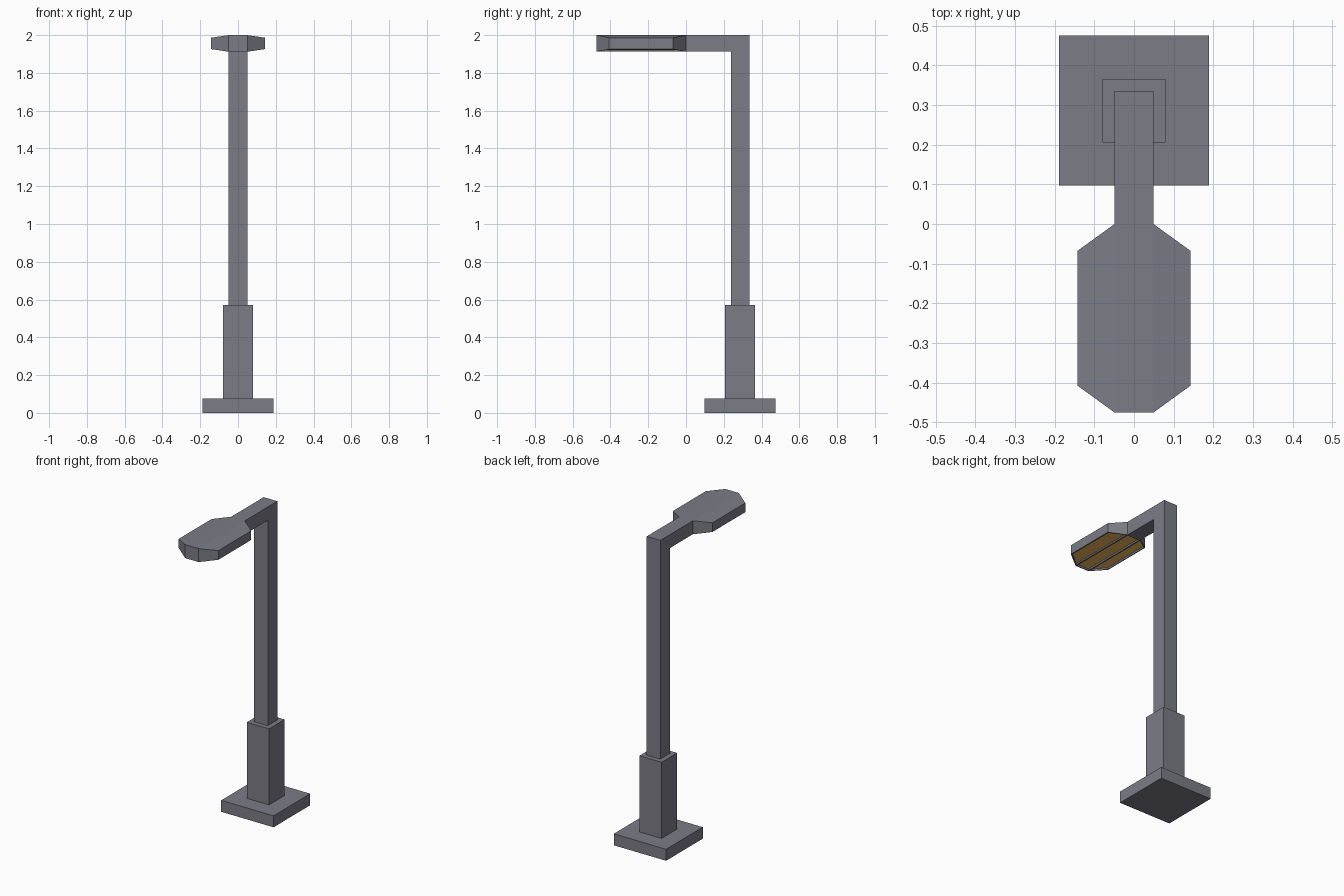
import bpy
import bmesh

if "Cube" in bpy.data.objects:
    bpy.data.objects.remove(bpy.data.objects["Cube"])


def finish(name, bm):
    bmesh.ops.recalc_face_normals(bm, faces=bm.faces)
    mesh = bpy.data.meshes.new(name)
    bm.to_mesh(mesh)
    bm.free()
    obj = bpy.data.objects.new(name, mesh)
    bpy.context.collection.objects.link(obj)
    return obj


def prism(name, profile, half_width):
    """Extrude a (y, z) outline along x, centred on x = 0."""
    bm = bmesh.new()
    face = bm.faces.new([bm.verts.new((-half_width, y, z)) for y, z in profile])
    ext = bmesh.ops.extrude_face_region(bm, geom=[face])["geom"]
    verts = [v for v in ext if isinstance(v, bmesh.types.BMVert)]
    bmesh.ops.translate(bm, verts=verts, vec=(2 * half_width, 0, 0))
    return finish(name, bm)


def block(name, half, yc, z0, z1):
    a, b = yc - half, yc + half
    return prism(name, [(a, z0), (b, z0), (b, z1), (a, z1)], half)


YC = 0.286

# Foot plate and lower sleeve
block("base_plate", 0.189, YC, 0, 0.075)
block("pole_sleeve", 0.08, YC, 0.075, 0.572)

# Bent pole: upright and horizontal arm in one piece
prism("pole_and_arm", [(0.335, 0.572), (0.335, 2), (0, 2), (0, 1.912),
                       (0.237, 1.912), (0.237, 0.572)], 0.049)

# Lamp head: three lengthwise strips, the outer ones tapering in y and z
# each station: x, back y, front y, bottom z, top z
half = [(0.049, 0.0, -0.475, 1.912, 2.0), (0.143, -0.068, -0.407, 1.926, 1.986)]
stations = [(-x, *rest) for x, *rest in reversed(half)] + half
bm = bmesh.new()
rings = [[bm.verts.new(p) for p in ((x, yb, zb), (x, yf, zb), (x, yf, zt), (x, yb, zt))]
         for x, yb, yf, zb, zt in stations]
lamp_faces = []
for i, (a, b) in enumerate(zip(rings, rings[1:])):
    for k in range(4):
        if i == 1 and k == 3:
            continue  # open where the arm joins
        n = (k + 1) % 4
        f = bm.faces.new((a[k], a[n], b[n], b[k]))
        if k == 0:
            lamp_faces.append(f)
bm.faces.new(rings[0])
bm.faces.new(rings[-1])
bmesh.ops.recalc_face_normals(bm, faces=bm.faces)

# Recessed glowing panels on the underside
bmesh.ops.inset_individual(bm, faces=lamp_faces, thickness=0.008, depth=0)
bmesh.ops.inset_individual(bm, faces=lamp_faces, thickness=0.001, depth=-0.01)
for f in lamp_faces:
    f.material_index = 1
head = finish("lamp_head", bm)

body = bpy.data.materials.new("body_grey")
body.diffuse_color = (0.2, 0.2, 0.24, 1)
body.use_nodes = True
body.node_tree.nodes["Principled BSDF"].inputs["Base Color"].default_value = body.diffuse_color
glow = bpy.data.materials.new("lamp_glow")
glow.diffuse_color = (0.9, 0.5, 0.12, 1)
glow.use_nodes = True
glow.node_tree.nodes["Principled BSDF"].inputs["Base Color"].default_value = glow.diffuse_color
for obj in bpy.data.objects:
    obj.data.materials.append(body)
head.data.materials.append(glow)
